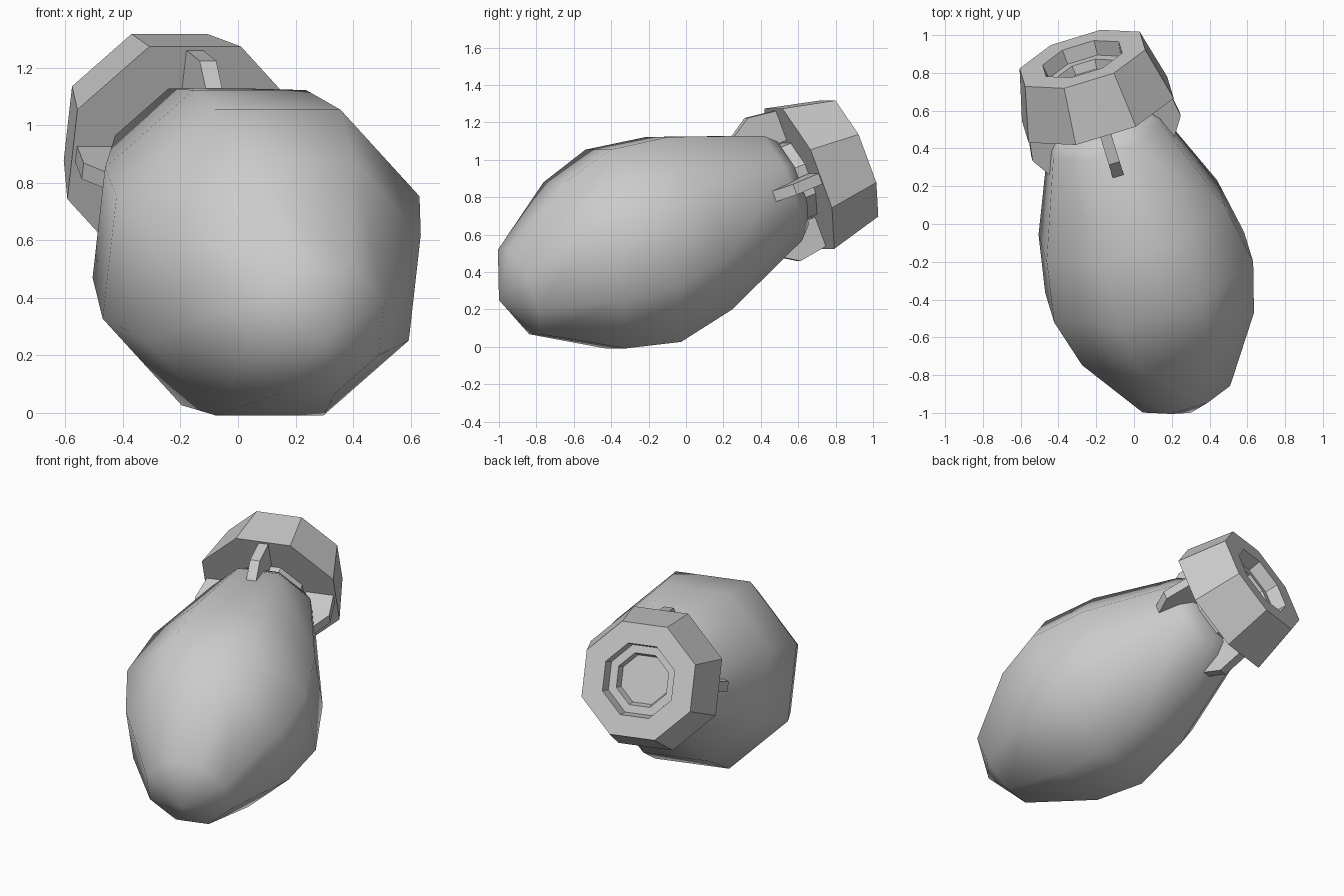
import bpy, bmesh, math
from mathutils import Vector, Matrix

if "Cube" in bpy.data.objects:
    bpy.data.objects.remove(bpy.data.objects["Cube"])

# Tilted main axis: local x across, local y up, local z from nose to tail
NOSE = Vector((0.30, -1.0, 0.25))
axis = Vector((-0.306, 1.0, 0.404)).normalized()
across = Vector((0.956, 0.292, 0)).normalized()
up = axis.cross(across) * -1
FRAME = Matrix.Translation(NOSE) @ Matrix((across, up, axis)).transposed().to_4x4()


def finish(bm, name):
    bmesh.ops.recalc_face_normals(bm, faces=bm.faces)
    me = bpy.data.meshes.new(name)
    bm.to_mesh(me)
    bm.free()
    me.transform(FRAME)
    if FRAME.determinant() < 0:
        me.flip_normals()
    ob = bpy.data.objects.new(name, me)
    bpy.context.collection.objects.link(ob)
    return ob


def lathe(name, profile, sides=8):
    """Turn (distance, radius) pairs into an eight-sided solid with closed ends."""
    bm = bmesh.new()
    rings = []
    for s, r in profile:
        if r == 0:
            rings.append([bm.verts.new((0, 0, s))] * sides)
            continue
        angles = [2 * math.pi * (i + 0.5) / sides for i in range(sides)]
        rings.append([bm.verts.new((r * math.cos(a), r * math.sin(a), s)) for a in angles])
    for a, b in zip(rings, rings[1:]):
        for i in range(sides):
            j = (i + 1) % sides
            bm.faces.new(list(dict.fromkeys((a[i], a[j], b[j], b[i]))))
    return finish(bm, name)


# Bulb-shaped body with a stepped-in tail end
body = lathe("body", [(0, 0), (0.12, 0.262), (0.515, 0.515), (0.805, 0.596),
                      (1.14, 0.535), (1.66, 0.325), (1.73, 0.26), (1.73, 0)])
for p in body.data.polygons:
    p.use_smooth = abs(p.normal.dot(axis)) < 0.95
bpy.context.view_layer.objects.active = body
body.select_set(True)
bpy.ops.object.shade_smooth_by_angle(angle=math.radians(50))
body.select_set(False)

# Neck joining the body to the tail ring
lathe("neck", [(1.70, 0), (1.70, 0.22), (1.85, 0.22), (1.85, 0)])

# Tapered tail ring with a stepped socket in its rear face
lathe("tail_ring", [(1.80, 0), (1.80, 0.435), (2.10, 0.36), (2.10, 0.228),
                    (2.02, 0.215), (2.02, 0.165), (1.97, 0.15), (1.97, 0)])

# Four fins bridging body and ring
outline = [(1.52, 0.335), (1.64, 0.41), (1.82, 0.385), (1.82, 0.22), (1.60, 0.22)]
for k in range(4):
    bm = bmesh.new()
    face = bm.faces.new([bm.verts.new((r, -0.03, s)) for s, r in outline])
    ext = bmesh.ops.extrude_face_region(bm, geom=[face])
    bmesh.ops.translate(bm, vec=(0, 0.06, 0),
                        verts=[v for v in ext["geom"] if isinstance(v, bmesh.types.BMVert)])
    bmesh.ops.rotate(bm, verts=bm.verts, matrix=Matrix.Rotation(k * math.pi / 2, 3, 'Z'))
    finish(bm, f"fin_{k + 1}")
